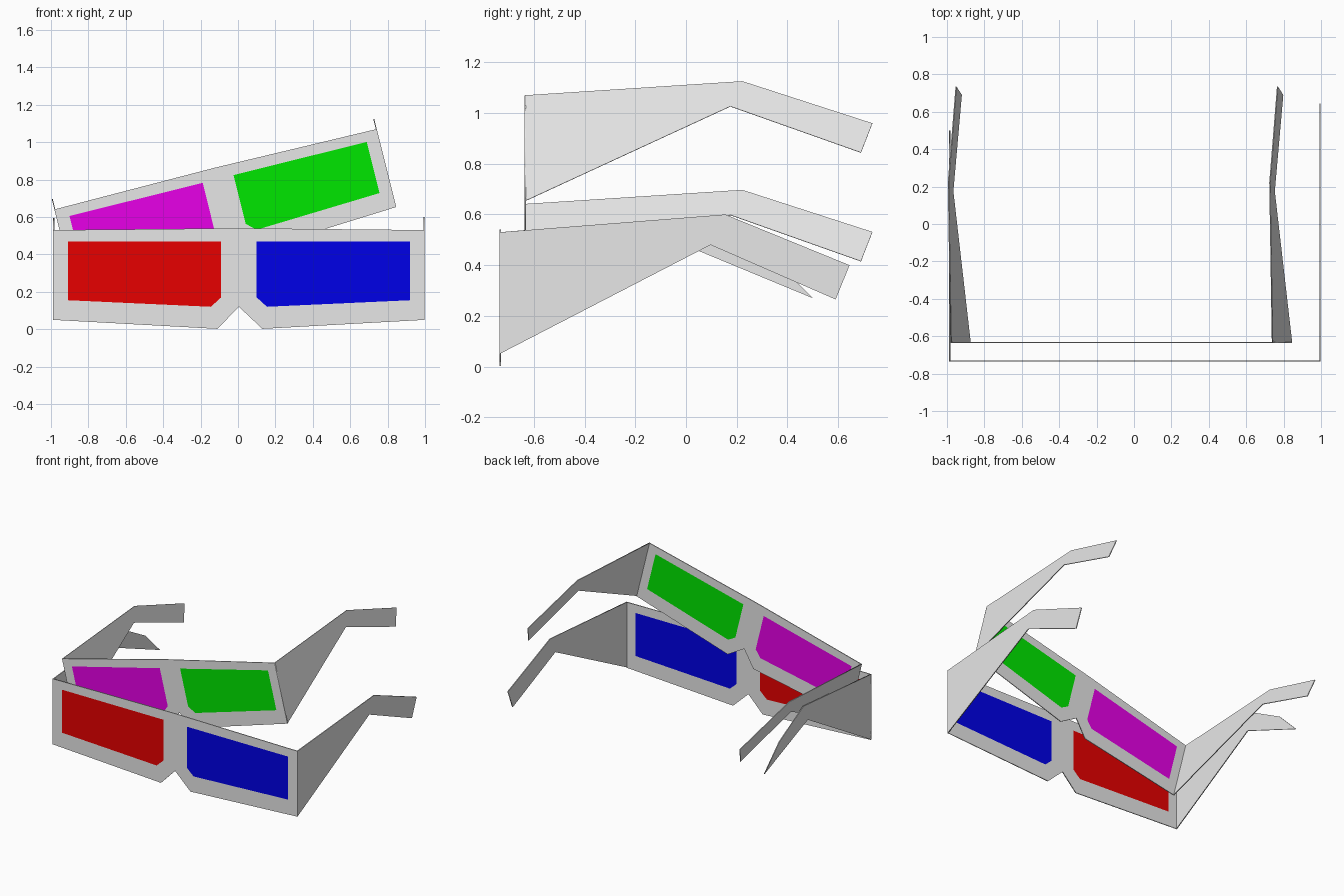
import bpy
from math import radians
from mathutils import Matrix

old = bpy.data.objects.get("Cube")
if old:
    bpy.data.objects.remove(old, do_unlink=True)

CARD = 0.006  # card thickness


def material(name, rgb):
    mat = bpy.data.materials.new(name)
    mat.use_nodes = True
    mat.diffuse_color = (*rgb, 1)
    mat.node_tree.nodes["Principled BSDF"].inputs["Base Color"].default_value = (*rgb, 1)
    return mat


paper = material("white card", (0.8, 0.8, 0.8))
red = material("red film", (0.8, 0, 0))
blue = material("blue film", (0, 0, 0.8))
magenta = material("magenta film", (0.8, 0, 0.8))
green = material("green film", (0, 0.8, 0))


def sheet(name, outlines, matrix, mat):
    """Thin flat sheet; outlines after the first become holes."""
    curve = bpy.data.curves.new(name, "CURVE")
    curve.dimensions = "2D"
    curve.fill_mode = "BOTH"
    curve.extrude = CARD / 2
    for points in outlines:
        spline = curve.splines.new("POLY")
        spline.points.add(len(points) - 1)
        for p, (u, v) in zip(spline.points, points):
            p.co = (u, v, 0, 1)
        spline.use_cyclic_u = True
    temp = bpy.data.objects.new(name + "_curve", curve)
    bpy.context.scene.collection.objects.link(temp)
    deps = bpy.context.evaluated_depsgraph_get()
    mesh = bpy.data.meshes.new_from_object(temp.evaluated_get(deps))
    bpy.data.objects.remove(temp, do_unlink=True)
    mesh.transform(matrix)
    mesh.name = name
    mesh.materials.clear()
    mesh.materials.append(mat)
    obj = bpy.data.objects.new(name, mesh)
    bpy.context.scene.collection.objects.link(obj)
    return obj


# Profile planes: (u, v) to (x, z) for the front, to (y, z) for the arms
FRONT = Matrix.Rotation(radians(90), 4, "X")
SIDE = Matrix(((0, 0, 1, 0), (1, 0, 0, 0), (0, 1, 0, 0), (0, 0, 0, 1)))

FRAME = [(-0.988, 0.05), (-0.988, 0.53), (0, 0.54), (0.997, 0.53),
         (0.997, 0.05), (0.13, 0.002), (0.005, 0.12), (-0.11, 0.002)]
LENS = [(0.1, 0.47), (0.92, 0.47), (0.92, 0.155), (0.155, 0.12), (0.1, 0.17)]
LENS_LEFT = LENS
LENS_RIGHT = [(0.01 - u, v) for u, v in LENS]

# Arm profiles: frame edge, top bend, ear end, lower bend
ARM = [(-0.735, 0.05), (-0.735, 0.53), (0.155, 0.6),
       (0.645, 0.4), (0.59, 0.265), (0.097, 0.48)]
ARM_CLIPPED = ARM[:2] + [(0.05, 0.595), (0.33, 0.44), (0.5, 0.27), (0, 0.477)]
ARM_RAISED = [(-0.635, 0.05), (-0.635, 0.53), (0.222, 0.594),
              (0.735, 0.403), (0.69, 0.27), (0.175, 0.48)]


def glasses(prefix, pose, y, left_arm, right_arm, left_film, right_film):
    front = pose @ Matrix.Translation((0, y, 0)) @ FRONT
    sheet(prefix + "_frame", [FRAME, LENS_LEFT, LENS_RIGHT], front, paper)
    sheet(prefix + "_left_lens", [LENS_LEFT], front, left_film)
    sheet(prefix + "_right_lens", [LENS_RIGHT], front, right_film)
    for side, x, profile in (("left", 0.994, left_arm), ("right", -0.985, right_arm)):
        place = pose @ Matrix.Translation((x, 0, 0)) @ SIDE
        sheet(f"{prefix}_{side}_arm", [profile], place, paper)


# Upright pair in front, smaller tilted pair resting behind it
glasses("front_pair", Matrix.Identity(4), -0.733, ARM, ARM_CLIPPED, blue, red)
tilt = (Matrix.Translation((-0.009, 0, 0.394))
        @ Matrix.Rotation(radians(-14), 4, "Y")
        @ Matrix.Diagonal((0.895, 1, 0.895, 1)))
glasses("tilted_pair", tilt, -0.633, ARM_RAISED, ARM_RAISED, green, magenta)
